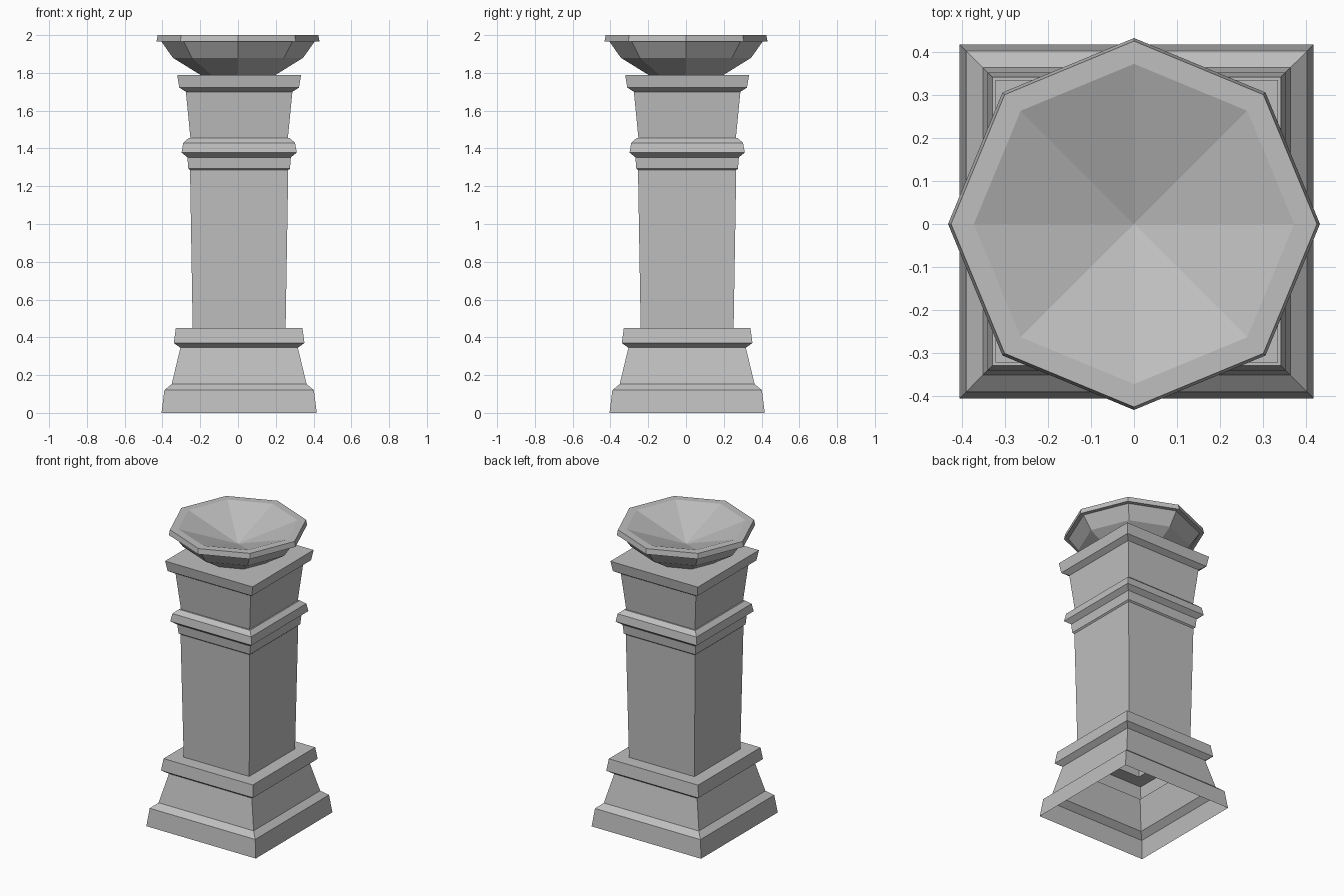
import bpy
import bmesh
from math import cos, sin, pi, sqrt

cube = bpy.data.objects.get("Cube")
if cube:
    bpy.data.objects.remove(cube, do_unlink=True)

stone = bpy.data.materials.new("grey stone")
stone.use_nodes = True
colour = (0.52, 0.52, 0.52, 1)
stone.diffuse_color = colour
stone.node_tree.nodes["Principled BSDF"].inputs["Base Color"].default_value = colour


def loft(name, profile, sides, turn=0.0, centre=0.0, cap_top=False):
    """Stack polygon rings from (radius, height) pairs; a zero radius ends in a point."""
    bm = bmesh.new()
    rings = []
    for radius, z in profile:
        count = sides if radius > 0 else 1
        rings.append([bm.verts.new((centre + radius * cos(turn + 2 * pi * i / sides),
                                    centre + radius * sin(turn + 2 * pi * i / sides), z))
                      for i in range(count)])
    for low, high in zip(rings, rings[1:]):
        for i in range(sides):
            j = (i + 1) % sides
            if len(high) == 1:
                bm.faces.new((low[i], low[j], high[0]))
            else:
                bm.faces.new((low[i], low[j], high[j], high[i]))
    if cap_top:
        bm.faces.new(rings[-1])
    mesh = bpy.data.meshes.new(name)
    bm.to_mesh(mesh)
    bm.free()
    mesh.materials.append(stone)
    obj = bpy.data.objects.new(name, mesh)
    bpy.context.collection.objects.link(obj)
    return obj


def square_part(name, profile, cap_top=False):
    """Square section given by half widths; the column is hollow underneath."""
    loft(name, [(half * sqrt(2), z) for half, z in profile], 4, pi / 4, 0.006, cap_top)


# Stepped foot, open below
square_part("plinth", [(0.411, 0), (0.396, 0.12), (0.357, 0.153), (0.311, 0.345),
                       (0.346, 0.37), (0.335, 0.45), (0.246, 0.45)])

# Shaft, slightly wider towards the top
square_part("shaft", [(0.246, 0.45), (0.26, 1.285)])

# Double moulding around the upper shaft
square_part("collar", [(0.26, 1.285), (0.269, 1.293), (0.274, 1.353), (0.305, 1.378),
                       (0.296, 1.43), (0.267, 1.455), (0.258, 1.455)])

# Flared neck and capital
square_part("neck", [(0.258, 1.455), (0.282, 1.70)])
square_part("capital", [(0.282, 1.70), (0.317, 1.722), (0.328, 1.79)], cap_top=True)

# Eight-sided basin with a rim and a pointed hollow
loft("basin", [(0.20, 1.79), (0.345, 1.88), (0.405, 1.965), (0.432, 1.965),
               (0.425, 2.0), (0.372, 2.0), (0, 1.87)], 8)
